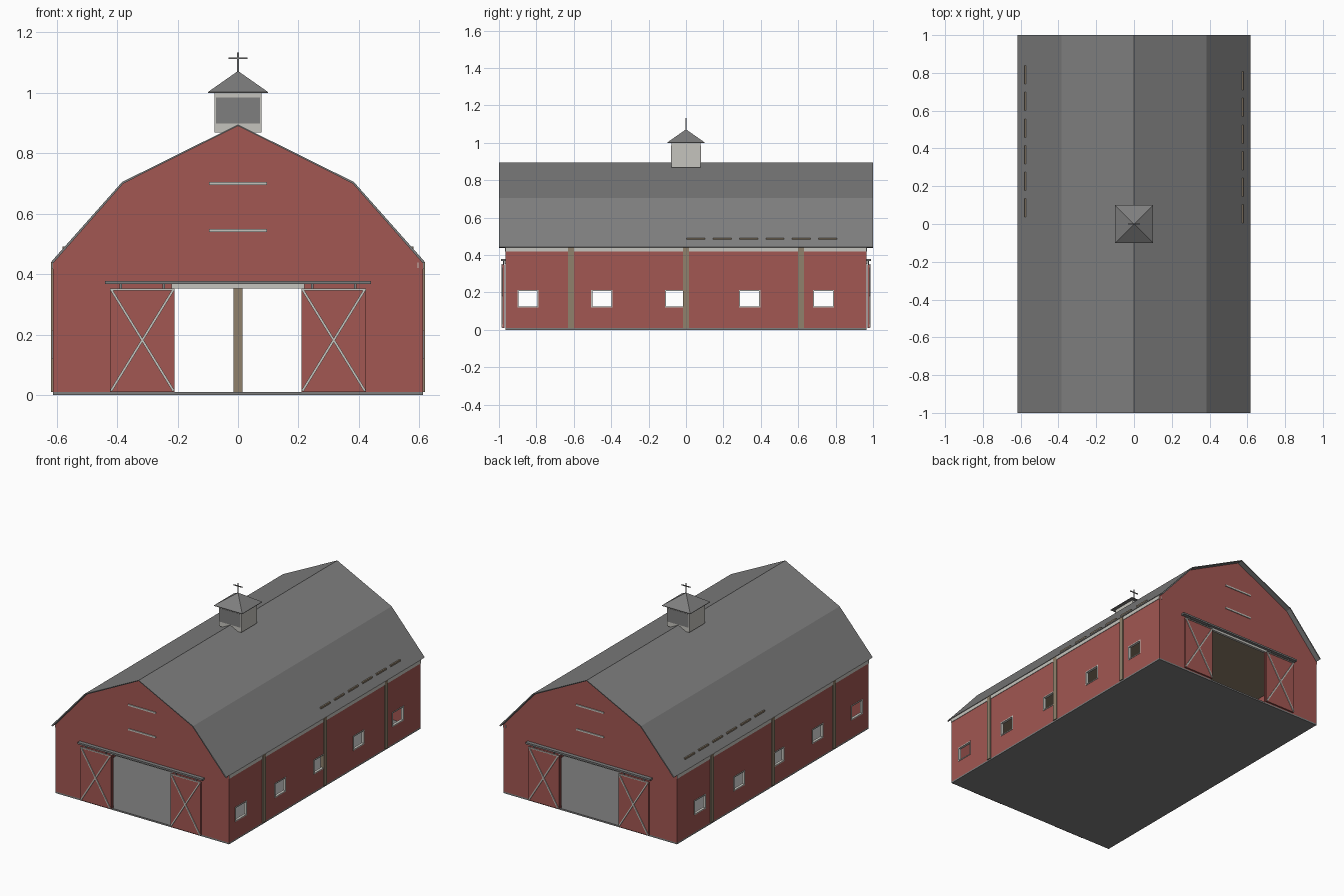
import bpy, bmesh
from mathutils import Vector

old = bpy.data.objects.get("Cube")
if old:
    bpy.data.objects.remove(old, do_unlink=True)


def material(name, rgb):
    m = bpy.data.materials.new(name)
    m.use_nodes = True
    m.diffuse_color = (*rgb, 1)
    m.node_tree.nodes["Principled BSDF"].inputs["Base Color"].default_value = (*rgb, 1)
    return m


RED = material("barn red", (0.36, 0.095, 0.085))
GREY = material("roof grey", (0.21, 0.21, 0.21))
PALE = material("pale trim", (0.56, 0.55, 0.51))
WOOD = material("timber brown", (0.28, 0.22, 0.15))

W, L = 0.612, 0.965            # wall half width and half length
FLOOR, EAVE = 0.01, 0.44
SLOPE = [(W, EAVE), (0.38, 0.703), (0, 0.893)]
PROFILE = SLOPE + [(-x, z) for x, z in SLOPE[1::-1]]


def finish(name, bm, mat):
    bmesh.ops.recalc_face_normals(bm, faces=bm.faces)
    mesh = bpy.data.meshes.new(name)
    bm.to_mesh(mesh)
    bm.free()
    mesh.materials.append(mat)
    obj = bpy.data.objects.new(name, mesh)
    bpy.context.collection.objects.link(obj)
    return obj


def add_box(bm, x, y, z):
    """Box between (low, high) pairs on each axis."""
    verts = bmesh.ops.create_cube(bm, size=1)["verts"]
    for v in verts:
        v.co = [(a + b) / 2 + c * (b - a) for c, (a, b) in zip(v.co, (x, y, z))]
    return verts


def box(name, mat, x, y, z):
    bm = bmesh.new()
    add_box(bm, x, y, z)
    return finish(name, bm, mat)


def span(mid, half):
    return (mid - half, mid + half)


def side_span(side, a, b):
    return tuple(sorted((side * a, side * b)))


def extrude_outline(name, mat, points, y0, y1):
    """Solid from an outline in x and z, running from y0 to y1."""
    bm = bmesh.new()
    face = bm.faces.new([bm.verts.new((x, y0, z)) for x, z in points])
    new = bmesh.ops.extrude_face_region(bm, geom=[face])["geom"]
    for v in new:
        if isinstance(v, bmesh.types.BMVert):
            v.co.y = y1
    return finish(name, bm, mat)


# Floor slab, loft and centre post
box("floor", GREY, (-W, W), (-L, L), (0, FLOOR))
box("loft_floor", WOOD, (-W + 0.01, W - 0.01), (-L + 0.01, L - 0.01), (0.41, 0.425))
box("centre_post", WOOD, span(0, 0.015), span(0, 0.015), (FLOOR, 0.41))

# Gambrel roof: a thin sheet following the profile
outer = [(x * 1.008, z + 0.002) for x, z in PROFILE]
inner = [(x * 0.998, z - 0.003) for x, z in PROFILE]
extrude_outline("roof", GREY, outer + inner[::-1], -1, 1)

# Side walls with window openings, frames, posts, eave boards and snow guards
WINDOWS = [-0.845 + 0.395 * i for i in range(5)]
WIN_HALF, WIN_Z = 0.057, (0.123, 0.21)
ys = [-L] + [y for w in WINDOWS for y in span(w, WIN_HALF)] + [L]
zs = [FLOOR, *WIN_Z, EAVE]

for side, label in ((1, "left"), (-1, "right")):
    bm = bmesh.new()
    grid = [[bm.verts.new((side * W, y, z)) for z in zs] for y in ys]
    for i in range(len(ys) - 1):
        for j in range(3):
            if not (j == 1 and i % 2 == 1):
                bm.faces.new((grid[i][j], grid[i + 1][j], grid[i + 1][j + 1], grid[i][j + 1]))
    bmesh.ops.dissolve_limit(bm, angle_limit=0.01, verts=bm.verts, edges=bm.edges)
    bm.normal_update()
    for f in bm.faces:
        if f.normal.x * side < 0:
            f.normal_flip()
    mesh = bpy.data.meshes.new(label + "_wall")
    bm.to_mesh(mesh)
    bm.free()
    mesh.materials.append(RED)
    wall = bpy.data.objects.new(label + "_wall", mesh)
    bpy.context.collection.objects.link(wall)
    wall.modifiers.new("thickness", "SOLIDIFY").thickness = 0.01

    bm = bmesh.new()
    xs = side_span(side, W - 0.014, W + 0.003)
    for w in WINDOWS:
        for e in (-1, 1):
            add_box(bm, xs, span(w + e * (WIN_HALF - 0.003), 0.003), WIN_Z)
        for z in WIN_Z:
            add_box(bm, xs, span(w, WIN_HALF), span(z, 0.003))
    finish(label + "_window_frames", bm, PALE)

    bm = bmesh.new()
    for y in (-0.615, 0, 0.615):
        add_box(bm, side_span(side, W - 0.02, W + 0.006), span(y, 0.015), (FLOOR, EAVE))
    finish(label + "_wall_posts", bm, WOOD)

    box(label + "_eave_board", PALE, side_span(side, W - 0.002, W + 0.003), (-L, L), (0.418, EAVE))

    bm = bmesh.new()
    for i in range(6):
        y = (0.053 if side > 0 else 0.085) + 0.141 * i
        add_box(bm, side_span(side, 0.569, 0.581), span(y, 0.049), (0.478, 0.492))
    finish(label + "_snow_guards", bm, WOOD)

box("eave_board_end", PALE, (0.593, 0.597), (-L - 0.004, L + 0.004), (0.42, 0.438))

# Gable ends with sliding doors
DOOR, DOOR_TOP = 0.21, 0.358
gable = PROFILE + [(-W, FLOOR), (-DOOR, FLOOR), (-DOOR, DOOR_TOP),
                   (DOOR, DOOR_TOP), (DOOR, FLOOR), (W, FLOOR)]


def add_brace(bm, a, b, y, width):
    """Flat bar from a to b (x, z points) between two y values."""
    a, b = Vector(a), Vector(b)
    n = (b - a).normalized().orthogonal() * width / 2
    rings = [[bm.verts.new((p.x, yy, p.y)) for p in (a + n, b + n, b - n, a - n)] for yy in y]
    bm.faces.new(rings[0])
    bm.faces.new(rings[1])
    for i in range(4):
        j = (i + 1) % 4
        bm.faces.new((rings[0][i], rings[0][j], rings[1][j], rings[1][i]))


for end, label in ((-1, "front"), (1, "back")):
    def depth(a, b):
        return side_span(end, L + a, L + b)

    extrude_outline(label + "_gable", RED, gable, *depth(-0.01, 0))
    box(label + "_lintel", PALE, span(0, 0.22), depth(-0.01, 0.006), (0.353, 0.368))
    box(label + "_door_rail", GREY, span(0, 0.44), depth(0, 0.024), (0.367, 0.378))
    for z in (0.545, 0.70):
        box(label + "_gable_slat", PALE, span(0, 0.096), depth(0, 0.005), span(z, 0.005))

    for side in (-1, 1):
        name = label + ("_left" if side > 0 else "_right")
        x0, x1 = side_span(side, DOOR, 0.423)
        z0, z1 = 0.014, 0.35
        box(name + "_door", RED, (x0, x1), depth(0.006, 0.016), (z0 - 0.003, z1))
        bm = bmesh.new()
        y = depth(0.016, 0.021)
        add_brace(bm, (x0 + 0.003, z0), (x1 - 0.003, z1), y, 0.008)
        add_brace(bm, (x0 + 0.003, z1), (x1 - 0.003, z0), y, 0.008)
        add_box(bm, (x0, x1), y, (z1 - 0.004, z1 + 0.002))
        finish(name + "_door_braces", bm, PALE)
        bm = bmesh.new()
        for x in (x0 + 0.035, x1 - 0.035):
            add_box(bm, span(x, 0.004), depth(0.008, 0.014), (z1, 0.37))
        finish(name + "_door_hangers", bm, GREY)

# Cupola with louvre panels, pyramid roof and finial
box("cupola_body", PALE, span(0, 0.078), span(0, 0.078), (0.868, 1.0))
for end, label in ((-1, "front"), (1, "back")):
    box("cupola_" + label + "_louvre", GREY, span(0, 0.073),
        side_span(end, 0.076, 0.08), (0.898, 0.985))
bm = bmesh.new()
add_box(bm, span(0, 0.1), span(0, 0.1), (0.999, 1.002))
top = [f for f in bm.faces if all(v.co.z > 1.001 for v in f.verts)]
bmesh.ops.poke(bm, faces=top, offset=0.0)
for v in bm.verts:
    if abs(v.co.x) < 0.01:
        v.co.z = 1.072
finish("cupola_roof", bm, GREY)
box("finial_rod", GREY, span(0, 0.0025), span(0, 0.0025), (1.065, 1.133))
box("finial_bar", GREY, span(0, 0.031), span(0, 0.0025), span(1.114, 0.0025))
